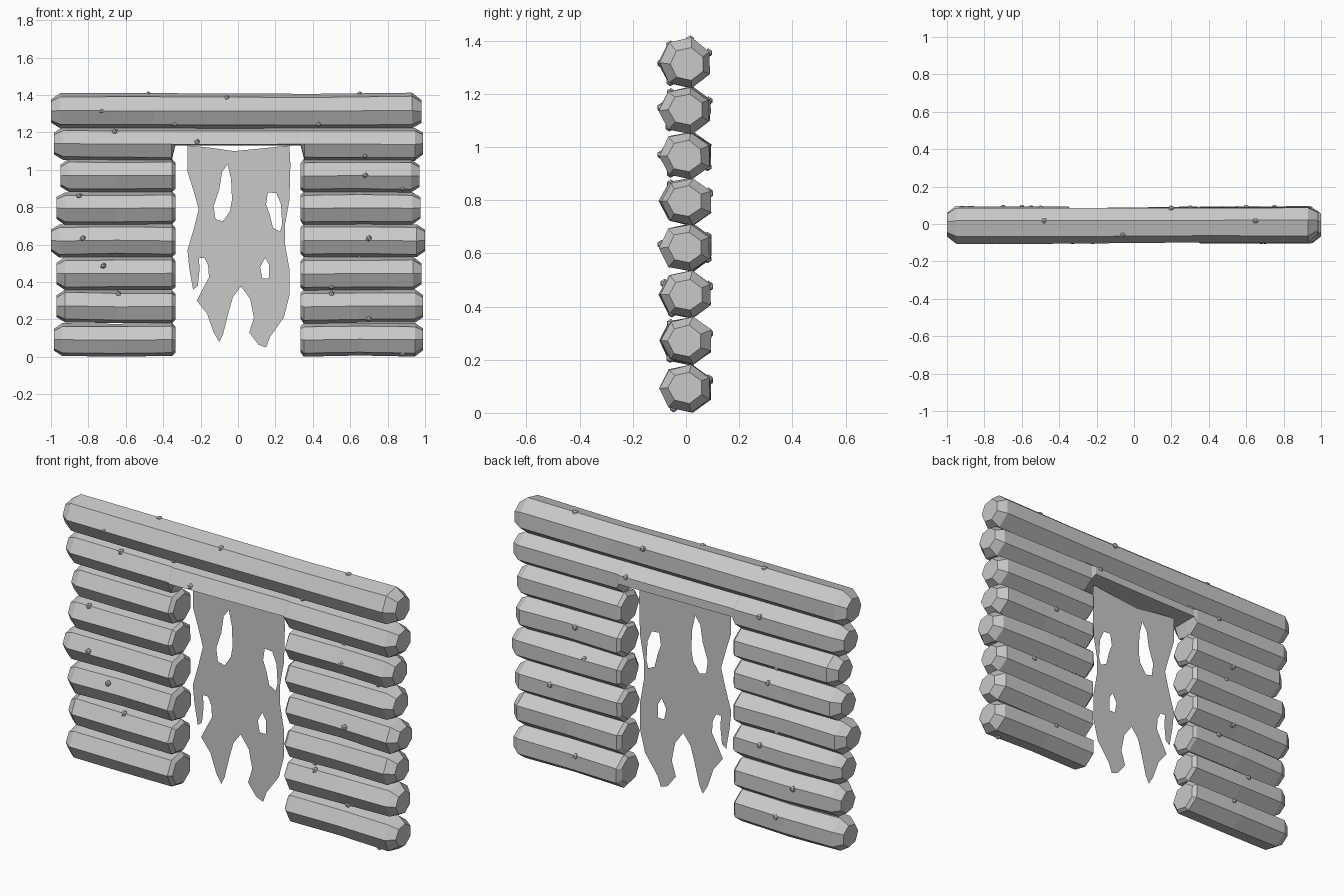
import bpy, bmesh, math, random
from mathutils import Matrix

if "Cube" in bpy.data.objects:
    bpy.data.objects.remove(bpy.data.objects["Cube"])

random.seed(4)
SIDES = 7

mat = bpy.data.materials.new("weathered grey")
mat.diffuse_color = (0.58, 0.58, 0.58, 1)
mat.use_nodes = True
mat.node_tree.nodes["Principled BSDF"].inputs["Base Color"].default_value = mat.diffuse_color


def finish(bm, name):
    me = bpy.data.meshes.new(name)
    bm.to_mesh(me)
    bm.free()
    me.materials.append(mat)
    ob = bpy.data.objects.new(name, me)
    bpy.context.collection.objects.link(ob)
    return ob


def log(name, rings, cz, ry, rz, knots):
    """Seven-sided log through rings of (x, scale, lowest z), plus (x, angle) knots."""
    bm = bmesh.new()
    loops = []
    for x, s, floor in rings:
        dy, dz = random.uniform(-.005, .005), random.uniform(-.003, .003)
        loop = []
        for i in range(SIDES):
            a = math.pi + math.tau * i / SIDES
            k = s * random.uniform(.97, 1.02)
            z = max(cz + dz + rz * k * math.sin(a), floor)
            loop.append(bm.verts.new((x, dy + ry * k * math.cos(a), z)))
        loops.append(loop)
    for a, b in zip(loops, loops[1:]):
        for i in range(SIDES):
            j = (i + 1) % SIDES
            bm.faces.new((a[i], a[j], b[j], b[i]))
    bm.faces.new(loops[0])
    bm.faces.new(loops[-1])
    for x, deg in knots:
        a = math.radians(deg)
        pos = (x, ry * .93 * math.cos(a), cz + rz * .93 * math.sin(a))
        bmesh.ops.create_icosphere(bm, subdivisions=1, radius=.017,
                                   matrix=Matrix.Translation(pos))
    bmesh.ops.recalc_face_normals(bm, faces=bm.faces)
    return finish(bm, name)


# Side wall logs: centre height, left end, right end, left knots, right knots
rows = [
    (.092, -.985, .99, [(-.6, 20)], [(.88, 240), (.6, 25)]),
    (.27, -.97, .99, [(-.64, 128), (-.7, 20)], [(.7, 230), (.5, 128)]),
    (.445, -.97, .98, [(-.72, 150), (-.5, 25)], [(.5, 235), (.75, 20)]),
    (.622, -1.0, 1.0, [(-.83, 172), (-.6, 330)], [(.7, 172), (.55, 30)]),
    (.795, -.97, .975, [(-.85, 128), (-.55, 25)], [(.6, 20)]),
    (.968, -.95, .97, [(-.6, 330)], [(.68, 178), (.88, 232)]),
]
for n, (cz, left, right, kl, kr) in enumerate(rows, 1):
    for side, end, knots in (("left", left, kl), ("right", right, kr)):
        d = 1 if end > 0 else -1
        rings = [(d * .335, .8, 0), (d * .352, 1, 0), (d * .65, 1, 0),
                 (end - d * .045, 1, 0), (end, .66, 0)]
        log(f"{side}_wall_log_{n}", rings, cz, .1, .091, knots)

# Lintel log, notched flat above the doorway
cut = 1.13
log("lintel_log",
    [(-.985, .66, 0), (-.935, 1, 0), (-.355, 1, 0), (-.335, 1, cut), (0, 1, cut),
     (.335, 1, cut), (.355, 1, 0), (.945, 1, 0), (.99, .66, 0)],
    1.138, .1, .091, [(-.66, 128), (-.22, 172), (.68, 228), (.3, 25), (-.5, 25)])

# Top log
log("top_log",
    [(-1, .66, 0), (-.95, 1, 0), (-.45, 1, 0), (.4, .99, 0), (.93, 1, 0), (.98, .66, 0)],
    1.315, .1, .096,
    [(-.73, 180), (-.34, 231), (-.06, 129), (.43, 231), (.65, 80), (-.48, 80), (.2, 26)])

# Torn hanging cloth with holes, as x, z outlines
outline = [(-.27, 1.13), (-.16, 1.12), (-.02, 1.10), (.13, 1.115), (.275, 1.13),
           (.28, 1.03), (.275, .84), (.25, .70), (.25, .61), (.275, .47), (.275, .33),
           (.245, .21), (.17, .105), (.15, .05), (.11, .065), (.06, .13), (.085, .21),
           (.065, .31), (.016, .377), (-.027, .32), (-.05, .24), (-.08, .12),
           (-.10, .08), (-.13, .13), (-.165, .23), (-.22, .30), (-.19, .36),
           (-.155, .425), (-.16, .49), (-.18, .53), (-.21, .53), (-.205, .47),
           (-.215, .38), (-.24, .36), (-.26, .47), (-.27, .57), (-.235, .69),
           (-.21, .79), (-.24, .895), (-.27, .99)]
holes = [
    [(-.055, 1.03), (-.085, .99), (-.10, .895), (-.13, .805), (-.12, .735),
     (-.08, .725), (-.043, .78), (-.032, .84), (-.037, .95)],
    [(.16, .88), (.205, .875), (.23, .815), (.236, .71), (.225, .67), (.187, .69),
     (.17, .76), (.15, .815)],
    [(.145, .53), (.166, .495), (.166, .42), (.13, .42), (.118, .48)],
]
bm = bmesh.new()
for pts in [outline] + holes:
    vs = [bm.verts.new((x, 0, z)) for x, z in pts]
    for a, b in zip(vs, vs[1:] + vs[:1]):
        bm.edges.new((a, b))
bmesh.ops.triangle_fill(bm, use_beauty=True, use_dissolve=False, edges=bm.edges[:],
                        normal=(0, -1, 0))
bm.normal_update()
for f in bm.faces:
    if f.normal.y > 0:
        f.normal_flip()
finish(bm, "torn_cloth")
